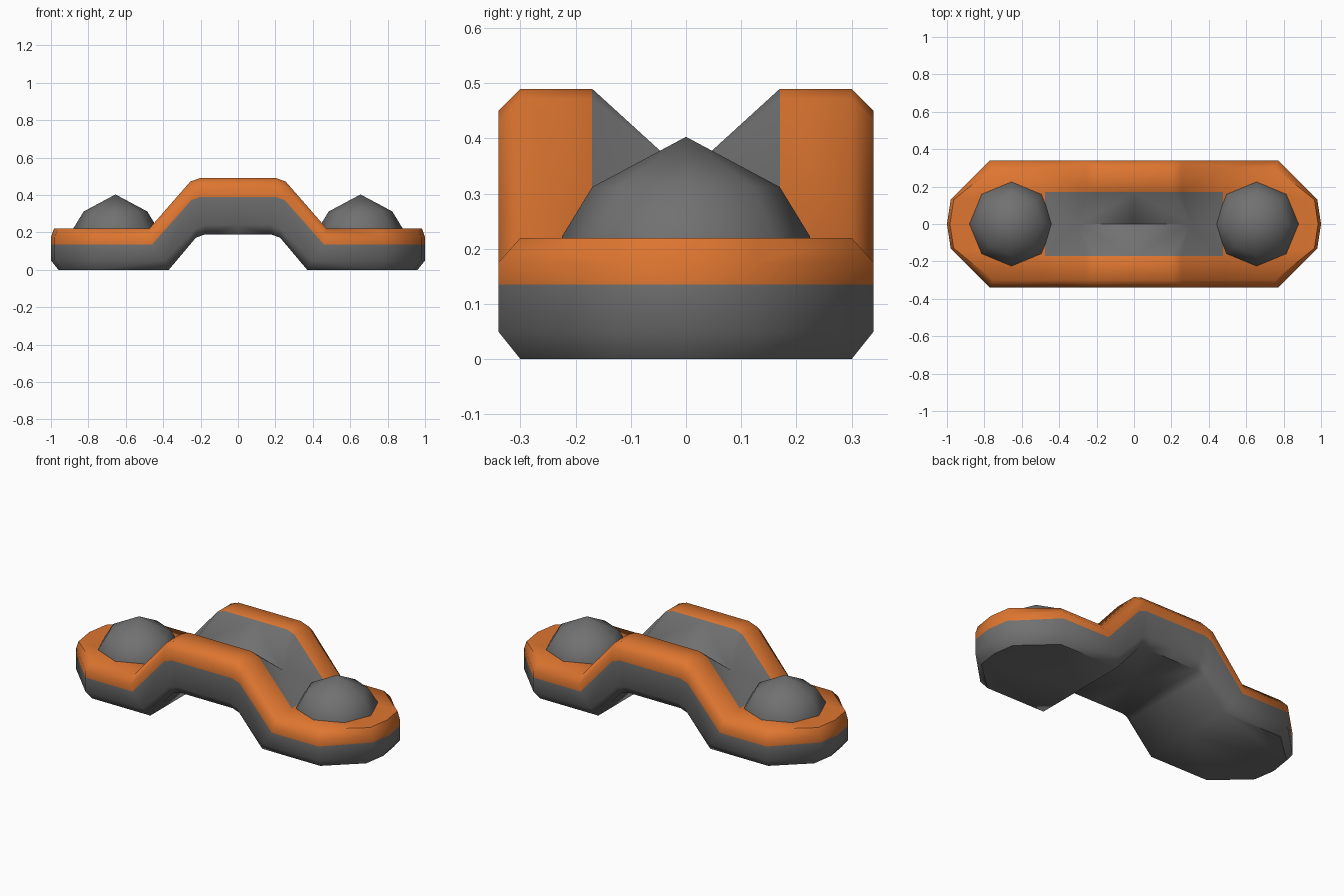
import bpy, bmesh, math
from mathutils import Matrix

if "Cube" in bpy.data.objects:
    bpy.data.objects.remove(bpy.data.objects["Cube"])


def material(name, colour):
    m = bpy.data.materials.new(name)
    m.diffuse_color = (*colour, 1)
    m.use_nodes = True
    m.node_tree.nodes["Principled BSDF"].inputs["Base Color"].default_value = m.diffuse_color
    return m


GREY = material("dark grey", (0.165, 0.165, 0.165))
ORANGE = material("orange", (0.73, 0.18, 0.03))


def finish(bm, name, mats, angle):
    bmesh.ops.recalc_face_normals(bm, faces=bm.faces)
    mesh = bpy.data.meshes.new(name)
    bm.to_mesh(mesh)
    bm.free()
    for m in mats:
        mesh.materials.append(m)
    ob = bpy.data.objects.new(name, mesh)
    bpy.context.collection.objects.link(ob)
    bpy.ops.object.select_all(action='DESELECT')
    ob.select_set(True)
    bpy.context.view_layer.objects.active = ob
    bpy.ops.object.shade_smooth_by_angle(angle=math.radians(angle))
    return ob


# Arched body: one quarter built in stacked outlines, then mirrored
bm = bmesh.new()


def face(verts, mat=0):
    bm.faces.new(verts).material_index = mat


# side inset, low height, raised height, foot x, shoulder x
layers = [(0.04, 0.0, 0.19, 0.37, 0.175),
          (0.0, 0.05, 0.24, 0.395, 0.175),
          (0.0, 0.135, 0.39, 0.46, 0.20),
          (0.0, 0.175, 0.45, 0.47, 0.205),
          (0.04, 0.22, 0.49, 0.475, 0.205)]
rings = []
for k, (ins, lo, hi, foot, top) in enumerate(layers):
    e = 0.04 if k == 0 else ins * 0.4
    w = 0.34 - ins
    pts = [(1 - e, 0, lo), (0.98 - e, 0.13, lo), (0.77 - ins * 0.4, w, lo), (foot, w, lo),
           (top + 0.05, w, hi - 0.018), (top, w, hi), (0, w, hi)]
    rings.append([bm.verts.new(p) for p in pts])
for k in range(4):
    a, b = rings[k], rings[k + 1]
    for i in range(6):
        face([a[i], a[i + 1], b[i + 1], b[i]], 1 if k >= 2 else 0)

# Underside
p = rings[0]
c = {i: bm.verts.new((p[i].co.x, 0, p[i].co.z)) for i in (3, 4, 5, 6)}
face([p[0], p[1], p[2], p[3], c[3]])
for i in (3, 4, 5):
    face([p[i], p[i + 1], c[i + 1], c[i]])

# Orange top rim with a V-shaped grey groove through the arch
p = rings[-1]
r = {i: bm.verts.new((p[i].co.x, 0.17, p[i].co.z)) for i in (3, 4, 5, 6)}
end = bm.verts.new((p[3].co.x, 0, p[3].co.z))
valley = bm.verts.new((0.30, 0, 0.335))
middle = bm.verts.new((0, 0, 0.335))
face([p[0], p[1], p[2], p[3], r[3], end], 1)
for i in (3, 4, 5):
    face([p[i], p[i + 1], r[i + 1], r[i]], 1)
face([r[6], r[5], valley, middle])
face([r[5], r[4], valley])
face([r[4], r[3], valley])
face([r[3], end, valley])

for axis in 'XY':
    bmesh.ops.mirror(bm, geom=bm.verts[:] + bm.edges[:] + bm.faces[:],
                     matrix=Matrix.Identity(4), merge_dist=0.0005, axis=axis)
bmesh.ops.remove_doubles(bm, verts=bm.verts, dist=0.0005)
finish(bm, "arched_body", [GREY, ORANGE], 50)

# Eight-sided bolt heads on each end
for side, sx in (("left", -1), ("right", 1)):
    bm = bmesh.new()
    loops = []
    for rad, z in ((0.225, 0.215), (0.225, 0.222), (0.17, 0.312)):
        loops.append([bm.verts.new((sx * 0.655 + rad * math.cos(i * math.pi / 4),
                                    rad * math.sin(i * math.pi / 4), z)) for i in range(8)])
    apex = bm.verts.new((sx * 0.655, 0, 0.403))
    bm.faces.new(loops[0])
    for i in range(8):
        j = (i + 1) % 8
        for a, b in zip(loops, loops[1:]):
            bm.faces.new([a[i], a[j], b[j], b[i]])
        bm.faces.new([loops[-1][i], loops[-1][j], apex])
    finish(bm, side + "_bolt_head", [GREY], 50)
